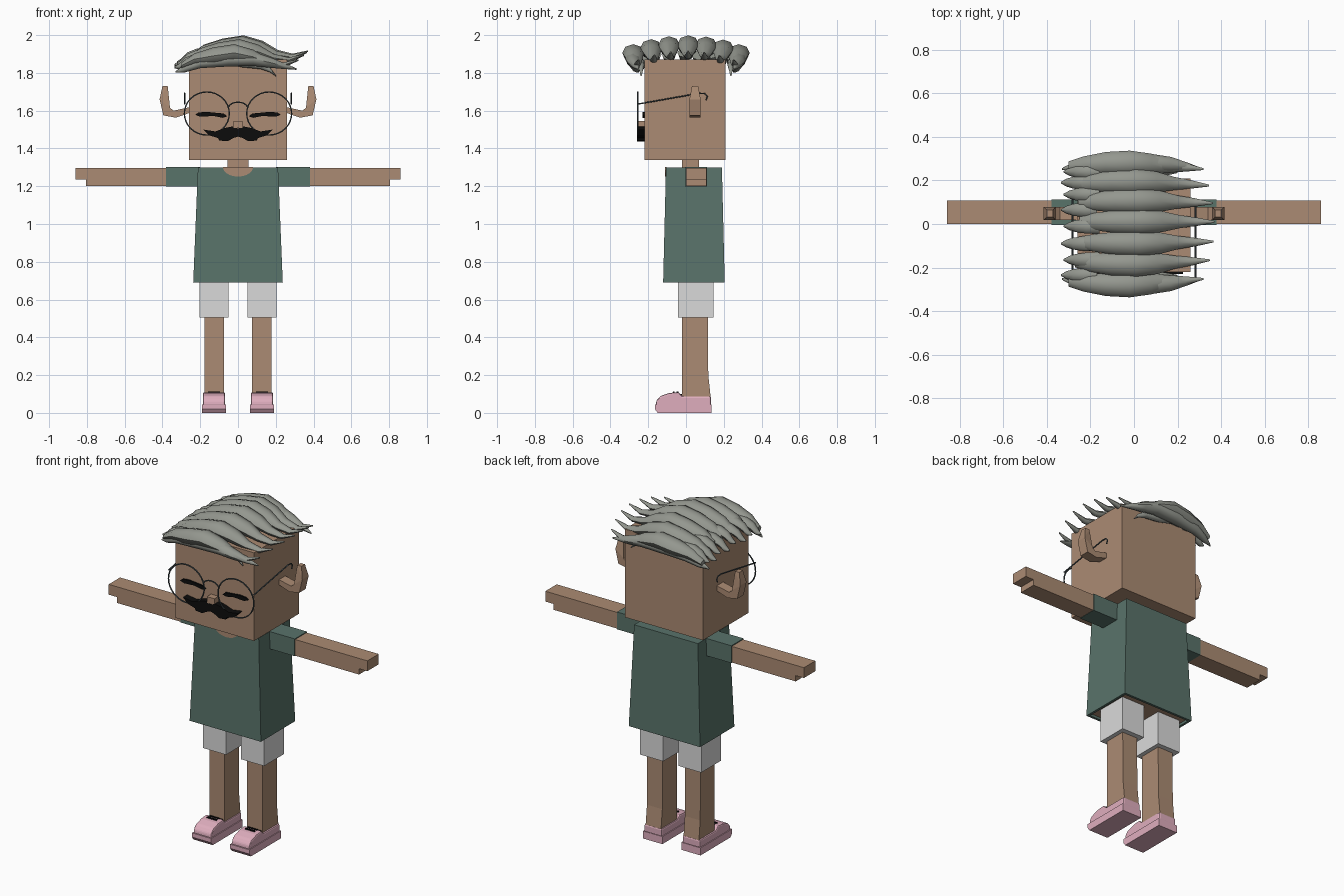
import bpy, bmesh, math
from mathutils import Vector

if "Cube" in bpy.data.objects:
    bpy.data.objects.remove(bpy.data.objects["Cube"])


def material(name, *rgb):
    """Flat material from 0-255 display values."""
    lin = [((c / 255 + 0.055) / 1.055) ** 2.4 if c > 10 else c / 3300 for c in rgb]
    m = bpy.data.materials.new(name)
    m.use_nodes = True
    m.diffuse_color = (*lin, 1)
    m.node_tree.nodes["Principled BSDF"].inputs["Base Color"].default_value = (*lin, 1)
    return m


SKIN = material("skin", 171, 139, 115)
SHIRT = material("shirt green", 89, 115, 106)
SHORTS = material("shorts white", 218, 218, 218)
PINK = material("shoe pink", 223, 174, 190)
HAIR = material("hair grey", 148, 151, 143)
BLACK = material("black", 12, 12, 12)
FRAME = material("glasses frame", 66, 76, 80)


def finish(name, bm, *mats, smooth=False):
    bmesh.ops.recalc_face_normals(bm, faces=bm.faces)
    me = bpy.data.meshes.new(name)
    bm.to_mesh(me)
    bm.free()
    ob = bpy.data.objects.new(name, me)
    bpy.context.collection.objects.link(ob)
    for m in mats:
        me.materials.append(m)
    if smooth:
        bpy.ops.object.select_all(action='DESELECT')
        ob.select_set(True)
        bpy.context.view_layer.objects.active = ob
        bpy.ops.object.shade_smooth_by_angle(angle=math.radians(50))
    return ob


def box(name, x, y, z, mat):
    bm = bmesh.new()
    bmesh.ops.create_cube(bm, size=1)
    for v in bm.verts:
        v.co = [lo + (c + 0.5) * (hi - lo) for c, (lo, hi) in zip(v.co, (x, y, z))]
    return finish(name, bm, mat)


def prism(name, outline, axis, lo, hi, mat):
    """Extrude an (x, z) outline along y, or a (y, z) outline along x."""
    bm = bmesh.new()
    place = (lambda a, b, d: (a, d, b)) if axis == 'y' else (lambda a, b, d: (d, a, b))
    face = bm.faces.new([bm.verts.new(place(a, b, lo)) for a, b in outline])
    grown = bmesh.ops.extrude_face_region(bm, geom=[face])["geom"]
    for v in grown:
        if isinstance(v, bmesh.types.BMVert):
            v.co["xyz".index(axis)] = hi
    bmesh.ops.triangulate(bm, faces=[f for f in bm.faces if len(f.verts) > 4])
    return finish(name, bm, mat)


def wire(name, points, radius, mat, cyclic=False):
    cu = bpy.data.curves.new(name, 'CURVE')
    cu.dimensions = '3D'
    cu.bevel_depth = radius
    cu.bevel_resolution = 1
    cu.use_fill_caps = True
    sp = cu.splines.new('POLY')
    sp.points.add(len(points) - 1)
    for p, co in zip(sp.points, points):
        p.co = (*co, 1)
    sp.use_cyclic_u = cyclic
    cu.materials.append(mat)
    ob = bpy.data.objects.new(name, cu)
    bpy.context.collection.objects.link(ob)


def strand(name, path, y, bow=0, dx=0, dz=0, sides=8):
    """Leaf-shaped lock; path holds x, z, half width, half height."""
    bm = bmesh.new()
    rings = []
    widest = max(p[2] for p in path)
    for x, z, w, h in path:
        yc = y + bow * w / widest
        rings.append([bm.verts.new((x + dx, yc + w * math.cos(t), z + dz + h * math.sin(t)))
                      for t in (math.tau * k / sides for k in range(sides))])
    for a, b in zip(rings, rings[1:]):
        for k in range(sides):
            n = (k + 1) % sides
            bm.faces.new((a[k], a[n], b[n], b[k]))
    bm.faces.new(rings[0])
    bm.faces.new(rings[-1])
    finish(name, bm, HAIR, smooth=True)


# Head and neck
box("head", (-.26, .26), (-.22, .21), (1.34, 1.87), SKIN)
box("neck", (-.055, .055), (-.02, .07), (1.28, 1.35), SKIN)

# Shirt: tapered block with a recessed skin underside
bm = bmesh.new()
bmesh.ops.create_cube(bm, size=2)
for v in bm.verts:
    top = v.co.z > 0
    v.co = (v.co.x * (.212 if top else .237),
            .042 + v.co.y * (.148 if top else .163), 1.3 if top else .69)
bm.normal_update()
under = min(bm.faces, key=lambda f: f.calc_center_median().z)
bmesh.ops.inset_region(bm, faces=[under], thickness=.02)
inner = bmesh.ops.extrude_face_region(bm, geom=[under])["geom"]
bmesh.ops.delete(bm, geom=[under], context='FACES_ONLY')
for g in inner:
    if isinstance(g, bmesh.types.BMVert):
        g.co.z += .015
    elif isinstance(g, bmesh.types.BMFace):
        g.material_index = 1
finish("shirt", bm, SHIRT, SKIN)

# Scooped neckline
scoop = [(.08 * math.cos(t), 1.301 - .05 * math.sin(t))
         for t in (math.pi * k / 10 for k in range(11))]
prism("neckline", scoop, 'y', -.11, -.102, SKIN)

# Limbs, built for both sides
for s, side in ((1, "left"), (-1, "right")):
    def span(a, b):
        return tuple(sorted((s * a, s * b)))

    box(side + "_sleeve", span(.2, .38), (-.004, .112), (1.198, 1.302), SHIRT)
    arm = [(.37, 1.2), (.805, 1.2), (.805, 1.235), (.86, 1.235), (.86, 1.297), (.37, 1.297)]
    prism(side + "_arm", [(s * x, z) for x, z in arm], 'y', 0, .108, SKIN)
    box(side + "_short_leg", span(.05, .203), (-.042, .145), (.505, .71), SHORTS)
    leg = [(-.02, .07), (.132, .07), (.118, .2), (.115, .52), (-.02, .52)]
    prism(side + "_leg", leg, 'x', *span(.075, .177), SKIN)

    # Shoe: wider sole, rounded toe and dark laces
    sole = [(-.15, 0), (.135, 0), (.135, .045), (-.165, .045), (-.165, .02)]
    prism(side + "_sole", sole, 'x', *span(.063, .191), PINK)
    upper = [(.133, .04), (.133, .088), (-.02, .088), (-.04, .11), (-.09, .105),
             (-.135, .09), (-.157, .065), (-.16, .04)]
    shoe = prism(side + "_shoe_upper", upper, 'x', *span(.068, .186), PINK)
    bev = shoe.modifiers.new("soft edge", 'BEVEL')
    bev.width = .012
    bev.segments = 2
    box(side + "_shoe_opening", span(.085, .17), (-.038, -.015), (.085, .1), BLACK)
    for y in (-.07, -.05):
        box(side + "_lace", span(.095, .16), (y, y + .01), (.1, .113), BLACK)

    # Ear: bent upward, narrower at the tip
    ear = [(.25, 1.62), (.34, 1.6), (.36, 1.615), (.372, 1.73), (.4, 1.73),
           (.415, 1.66), (.395, 1.575), (.33, 1.563), (.25, 1.59)]
    ob = prism(side + "_ear", [(s * x, z) for x, z in ear], 'y', .018, .078, SKIN)
    for v in ob.data.vertices:
        if v.co.z > 1.7:
            v.co.y = .048 + (v.co.y - .048) * .55

    # Closed eye
    lash = [(.057, 1.57), (.075, 1.585), (.11, 1.588), (.17, 1.594), (.21, 1.59),
            (.226, 1.578), (.2, 1.568), (.13, 1.572), (.08, 1.562)]
    prism(side + "_closed_eye", [(s * x, z) for x, z in lash], 'y', -.229, -.219, BLACK)

    # Glasses rim and temple
    rim = [(s * .165 + .119 * math.cos(t), -.255, 1.585 + .114 * math.sin(t))
           for t in (math.tau * k / 32 for k in range(32))]
    wire(side + "_glasses_rim", rim, .004, FRAME, cyclic=True)
    temple = [(-.255, 1.635), (.07, 1.692), (.1, 1.69), (.113, 1.675), (.105, 1.655)]
    wire(side + "_glasses_temple", [(s * .283, y, z) for y, z in temple], .004, FRAME)

wire("glasses_bridge", [(.05 * math.sin(a), -.255, 1.615 + .03 * math.cos(a))
                        for a in (k * .35 for k in range(-4, 5))], .004, FRAME)

# Nose and moustache
box("nose", (-.025, .025), (-.26, -.215), (1.508, 1.546), SKIN)
half = [(.03, 1.516), (.07, 1.508), (.12, 1.49), (.184, 1.5), (.155, 1.47),
        (.105, 1.455), (.1, 1.442), (.055, 1.438), (.025, 1.455)]
whole = [(0, 1.505)] + half + [(0, 1.463)] + [(-x, z) for x, z in reversed(half)]
prism("moustache", whole, 'y', -.26, -.215, BLACK)

# Hair: swept locks over the top, lower locks front and back
swept = [(-.25, 1.885, .025, .015), (-.18, 1.92, .04, .03), (-.08, 1.937, .053, .045),
         (.03, 1.953, .057, .046), (.13, 1.932, .048, .038), (.21, 1.9, .03, .022),
         (.29, 1.888, .019, .014), (.37, 1.915, .004, .004)]
for y in (-.25, -.165, -.08, .01, .095, .175, .25):
    strand("swept_lock", swept, y, bow=.12 * y, dx=-.8 * y * y, dz=-.75 * y * y)

low = [(-.33, 1.805, .004, .004), (-.28, 1.825, .02, .022), (-.2, 1.855, .034, .03),
       (-.05, 1.872, .042, .038), (.08, 1.875, .042, .038), (.17, 1.855, .034, .028),
       (.25, 1.835, .018, .015), (.31, 1.82, .004, .004)]
fringe = [(-.1, 1.87, .01, .01), (.02, 1.852, .02, .022), (.12, 1.84, .018, .02),
          (.17, 1.815, .01, .012), (.2, 1.785, .003, .003)]
for y in (-.25, .25):
    strand("low_lock", low, y, bow=.12 * y)
    strand("fringe_lock", fringe, y * .95)

# Short locks hanging over the parting side
short = [(-.17, 1.895, .036, .025), (-.23, 1.895, .034, .022), (-.28, 1.875, .027, .022),
         (-.31, 1.85, .018, .016), (-.335, 1.845, .004, .004)]
for k, y in enumerate((-.235, -.165, -.09, -.01, .065, .135, .19, .24)):
    strand("short_lock", short, y, dx=.012 * (k % 2), dz=-.3 * y * y + .012 * (k % 2))
